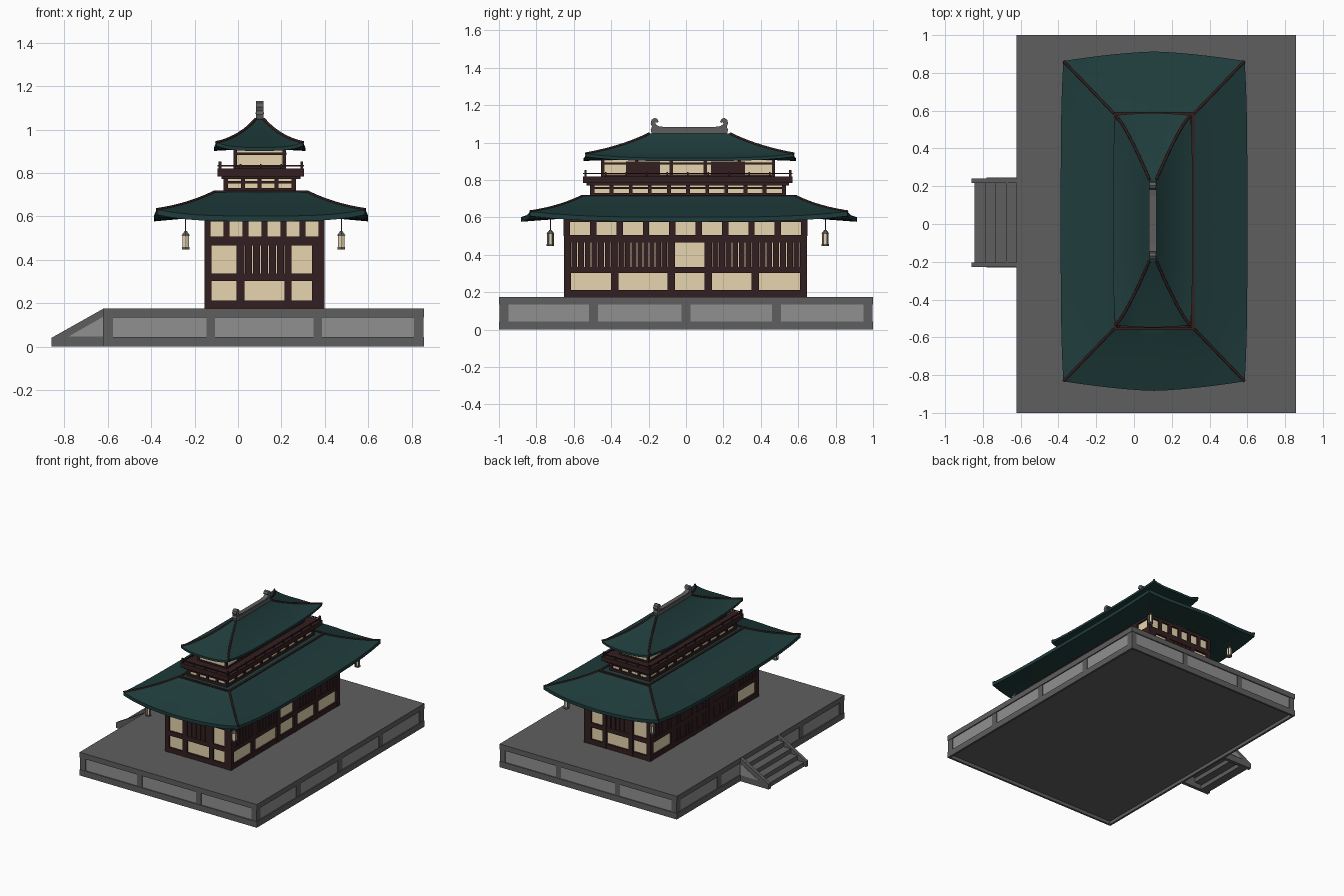
import bpy, bmesh, math
from mathutils import Matrix, Vector

if "Cube" in bpy.data.objects:
    bpy.data.objects.remove(bpy.data.objects["Cube"])


def material(name, rgb):
    m = bpy.data.materials.new(name)
    m.diffuse_color = (*rgb, 1)
    m.use_nodes = True
    m.node_tree.nodes["Principled BSDF"].inputs["Base Color"].default_value = m.diffuse_color
    return m


STONE = material("dark stone", (0.114, 0.114, 0.114))
PANEL = material("light stone", (0.28, 0.28, 0.28))
WOOD = material("dark red wood", (0.034, 0.0135, 0.0145))
PLASTER = material("cream plaster", (0.79, 0.66, 0.42))
TILE = material("teal tile", (0.0135, 0.045, 0.044))


def finish(name, bm, mat):
    bmesh.ops.recalc_face_normals(bm, faces=bm.faces)
    me = bpy.data.meshes.new(name)
    bm.to_mesh(me)
    bm.free()
    me.materials.append(mat)
    ob = bpy.data.objects.new(name, me)
    bpy.context.collection.objects.link(ob)
    return ob


def boxes(name, mat, items):
    """One object made of boxes given as (x0, x1, y0, y1, z0, z1)."""
    bm = bmesh.new()
    for x0, x1, y0, y1, z0, z1 in items:
        bmesh.ops.create_cube(bm, size=1, matrix=Matrix.Translation(((x0 + x1) / 2, (y0 + y1) / 2, (z0 + z1) / 2))
                              @ Matrix.Diagonal((x1 - x0, y1 - y0, z1 - z0, 1)))
    return finish(name, bm, mat)


def extruded(name, mat, pts, axis, lo, hi):
    """Profile in (x, z) or (y, z), extruded along the other flat axis."""
    bm = bmesh.new()
    place = (lambda a, z, t: (t, a, z)) if axis == 'x' else (lambda a, z, t: (a, t, z))
    face = bm.faces.new([bm.verts.new(place(a, z, lo)) for a, z in pts])
    ext = bmesh.ops.extrude_face_region(bm, geom=[face])
    move = Vector(place(0, 0, hi - lo))
    bmesh.ops.translate(bm, vec=move, verts=[v for v in ext['geom'] if isinstance(v, bmesh.types.BMVert)])
    return finish(name, bm, mat)


def bar(R, side, a0, a1, z0, z1, d):
    """Box standing d proud of one side of the plan rectangle R."""
    x0, x1, y0, y1 = R
    return {'front': (a0, a1, y0 - d, y0 + .005, z0, z1), 'back': (a0, a1, y1 - .005, y1 + d, z0, z1),
            'left': (x0 - d, x0 + .005, a0, a1, z0, z1), 'right': (x1 - .005, x1 + d, a0, a1, z0, z1)}[side]


def band(R, z0, z1, d):
    return (R[0] - d, R[1] + d, R[2] - d, R[3] + d, z0, z1)


def ring(R, z0, z1, d):
    """Four bars running round the rectangle R."""
    return ([bar(R, s, R[0] - d, R[1] + d, z0, z1, d) for s in X_SIDES] +
            [bar(R, s, R[2], R[3], z0, z1, d) for s in Y_SIDES])


def slats(R, side, a0, a1, z0, z1, gap=.005):
    n = max(1, round((a1 - a0) / .034))
    p = (a1 - a0) / n
    return [bar(R, side, a0 + i * p + gap / 2, a0 + (i + 1) * p - gap / 2, z0, z1, .009) for i in range(n)]


def posts(R, side, n, w, z0, z1, d):
    lo, hi = (R[0], R[1]) if side in ('front', 'back') else (R[2], R[3])
    centres = [lo + (hi - lo) * i / n for i in range(n + 1)]
    return [bar(R, side, c - w / 2, c + w / 2, z0, z1, d) for c in centres]


X_SIDES, Y_SIDES = ('front', 'back'), ('left', 'right')

# Stone platform with light panels between rims and posts
PR = (-.613, .847, -.99, .99)
boxes("platform_core", STONE, [band(PR, .025, .175, 0)])
boxes("platform_panels", PANEL, ring(PR, .04, .14, .002))
frame = ring(PR, 0, .045, .01) + ring(PR, .135, .175, .01)
for s in X_SIDES:
    frame += [bar(PR, s, x - .02, x + .02, .04, .14, .007) for x in (-.597, -.125, .368, .832)]
for s in Y_SIDES:
    frame += [bar(PR, s, y - .024, y + .024, .04, .14, .007) for y in (-.973, -.495, 0, .485, .973)]
boxes("platform_frame", STONE, frame)

# Open stairs with sloped cheeks
boxes("stair_treads", STONE, [(-.845 + .056 * i, -.78 + .056 * i, -.21, .225, .036 * i, .032 + .036 * i)
                              for i in range(4)])
for tag, lo, hi, face in (("front", -.228, -.203, -.231), ("back", .217, .242, .241)):
    extruded("stair_cheek_" + tag, STONE, [(-.86, 0), (-.86, .04), (-.62, .175), (-.62, 0)], 'y', lo, hi)
    extruded("stair_cheek_panel_" + tag, PANEL, [(-.78, .047), (-.622, .047), (-.622, .137)], 'y', face, face + .004)

# Main hall: plaster core with timber frame
H = (-.14, .385, -.637, .632)
boxes("hall_walls", PLASTER, [band(H, .17, .605, 0)])
timber = (ring(H, .175, .212, .012) + ring(H, .302, .336, .012) +
          ring(H, .465, .507, .014) + ring(H, .577, .6, .012))
for s in X_SIDES:
    for a, b in ((-.154, -.122), (-.007, .03), (.214, .246), (.342, .398)):
        timber.append(bar(H, s, a, b, .175, .5, .014))
    timber += slats(H, s, .03, .214, .336, .465)
    timber += posts(H, s, 6, .028, .5, .6, .012)
for s in Y_SIDES:
    for a, b in ((-.65, -.615), (-.40, -.36), (-.10, -.06), (.10, .14), (.35, .39), (.61, .645)):
        timber.append(bar(H, s, a, b, .175, .5, .014))
    for a, b in ((-.615, -.40), (-.36, -.10), (.14, .35), (.39, .61)):
        timber += slats(H, s, a, b, .336, .465)
    timber += posts(H, s, 9, .034, .5, .6, .012)
boxes("hall_timber", WOOD, timber)
# Entrance doors facing the stairs
boxes("hall_doors", WOOD, slats(H, 'left', -.36, .35, .2, .47, .003) + [bar(H, 'left', -.36, .35, .2, .47, .005)])

# Gallery under the balcony
G = (-.055, .255, -.5, .522)
boxes("gallery_walls", PLASTER, [band(G, .70, .785, 0)])
trim = ring(G, .70, .730, .012) + ring(G, .752, .764, .01)
for s in X_SIDES:
    trim += posts(G, s, 4, .018, .7, .785, .012)
for s in Y_SIDES:
    trim += posts(G, s, 10, .02, .7, .785, .012)
boxes("gallery_timber", WOOD, trim)

# Balcony slab and railing
B = (-.095, .305, -.55, .57)
rail = [band(B, .785, .82, 0)] + ring(band(B, 0, 0, -.018)[:4], .772, .79, 0)
inner = band(B, 0, 0, -.012)[:4]
for s in X_SIDES + Y_SIDES:
    lo, hi = (B[0], B[1]) if s in X_SIDES else (B[2], B[3])
    rail.append(bar(inner, s, lo, hi, .831, .837, .002))
    rail += posts(inner, s, 4 if s in X_SIDES else 10, .008, .81, .842, .003)
for x in inner[:2]:
    for y in inner[2:]:
        rail.append((x - .006, x + .006, y - .006, y + .006, .81, .853))
boxes("balcony", WOOD, rail)

# Upper room
U = (-.012, .214, -.445, .468)
boxes("upper_walls", PLASTER, [band(U, .81, .912, 0)])
trim = ring(U, .81, .83, .008) + ring(U, .882, .894, .009)
for s in X_SIDES:
    trim += posts(U, s, 1, .016, .81, .91, .008)
for s in Y_SIDES:
    trim += posts(U, s, 5, .018, .81, .91, .008)
    trim += [bar(U, s, a, b, .82, .9, .006) for a, b in ((-.32, -.14), (.135, .315))]
boxes("upper_timber", WOOD, trim)


def hip_roof(name, c, eave, top, bow, z0, z1, lift, curve, xpow, thick, v_in, rise, n=14, m=10):
    """Flared hip roof with bowed eaves, lifted corners, a soffit and hip ribs."""
    def point(side, u, v, soffit=False):
        hx = eave[0] + (top[0] - eave[0]) * v ** xpow
        hy = eave[1] + (top[1] - eave[1]) * v
        b = (1 - abs(u) ** (1.5 if side % 2 else 4)) * (1 - v)
        flare = lift * abs(u) ** 3.5
        if soffit:
            z = z0 - thick + rise * v / v_in + flare * (1 - v / v_in) ** 2
        else:
            z = z0 + (z1 - z0) * ((1 - curve) * v + curve * v ** 3) + flare * (1 - v) ** 2
        p = [(hx + bow[0] * b, hy * u), (-hx * u, hy + bow[1] * b),
             (-hx - bow[0] * b, -hy * u), (hx * u, -hy - bow[1] * b)][side]
        return Vector((c[0] + p[0], c[1] + p[1], z))

    bm = bmesh.new()
    levels = [(v_in * t, True) for t in (1, .7, .4, .15, 0)] + [(j / m, False) for j in range(m + 1)]
    rings = [[bm.verts.new(point(s, -1 + 2 * i / n, *lv)) for s in range(4) for i in range(n)] for lv in levels]
    k = 4 * n
    for lo, hi in zip(rings, rings[1:]):
        for i in range(k):
            bm.faces.new((lo[i], lo[(i + 1) % k], hi[(i + 1) % k], hi[i]))
    bm.faces.new(rings[-1])
    roof = finish(name, bm, TILE)
    bpy.ops.object.select_all(action='DESELECT')
    roof.select_set(True)
    bpy.context.view_layer.objects.active = roof
    bpy.ops.object.shade_smooth_by_angle(angle=math.radians(22))
    # Timber ribs along the four hips
    cu = bpy.data.curves.new(name + "_hips", 'CURVE')
    cu.dimensions, cu.bevel_depth, cu.bevel_resolution, cu.use_fill_caps = '3D', .007, 1, True
    for s in range(4):
        sp = cu.splines.new('POLY')
        sp.points.add(m)
        for j in range(m + 1):
            sp.points[j].co = (*point(s, 1, j / m), 1)
    cu.materials.append(WOOD)
    ob = bpy.data.objects.new(name + "_hips", cu)
    bpy.context.collection.objects.link(ob)
    bpy.ops.object.select_all(action='DESELECT')
    ob.select_set(True)
    bpy.context.view_layer.objects.active = ob
    bpy.ops.object.convert(target='MESH')


# Two roofs
hip_roof("lower_roof", (.106, .015), (.48, .848), (.212, .57), (.014, .05), .602, .714, .03, .1, 1, .025, .8, .02)
hip_roof("upper_roof", (.1, .02), (.2, .556), (.018, .215), (.01, .012), .918, 1.049, .023, .15, .8, .016, .45, .006)
boxes("lower_roof_collar", WOOD, [(-.105, .318, y - .008, y + .008, .70, .72) for y in (-.553, .585)] +
      [(x - .008, x + .008, -.56, .59, .70, .72) for x in (-.097, .311)])

# Stone ridge with curled ends
boxes("ridge", STONE, [(.084, .116, -.17, .205, 1.04, 1.083), (.08, .12, -.17, .205, 1.072, 1.08)])
HOOK = [(.13, 1.045), (.13, 1.083), (.165, 1.088), (.182, 1.1), (.18, 1.11), (.17, 1.106), (.164, 1.112),
        (.172, 1.127), (.187, 1.132), (.202, 1.122), (.207, 1.104), (.2, 1.085), (.207, 1.07), (.2, 1.04)]
for tag, sgn in (("front", -1), ("back", 1)):
    extruded("ridge_curl_" + tag, STONE, [(.018 + sgn * y, z) for y, z in HOOK], 'x', .083, .117)

# Four hanging corner lanterns
for name, mat, parts in (("lantern_lights", PLASTER, [(.016, .016, .458, .516)]),
                         ("lantern_frames", STONE, [(.02, .02, .448, .459), (.022, .006, .513, .532),
                                                    (.0025, .0025, .53, .6)])):
    bm = bmesh.new()
    for x in (-.241, .476):
        for y in (-.725, .745):
            for r1, r2, za, zb in parts:
                bmesh.ops.create_cone(bm, cap_ends=True, segments=6, radius1=r1, radius2=r2, depth=zb - za,
                                      matrix=Matrix.Translation((x, y, (za + zb) / 2)))
            if mat == STONE:
                for a in range(6):
                    t = a * math.pi / 3
                    bmesh.ops.create_cube(bm, size=1, matrix=Matrix.Translation(
                        (x + .016 * math.sin(t), y + .016 * math.cos(t), .488)) @ Matrix.Diagonal((.004, .004, .06, 1)))
    finish(name, bm, mat)
